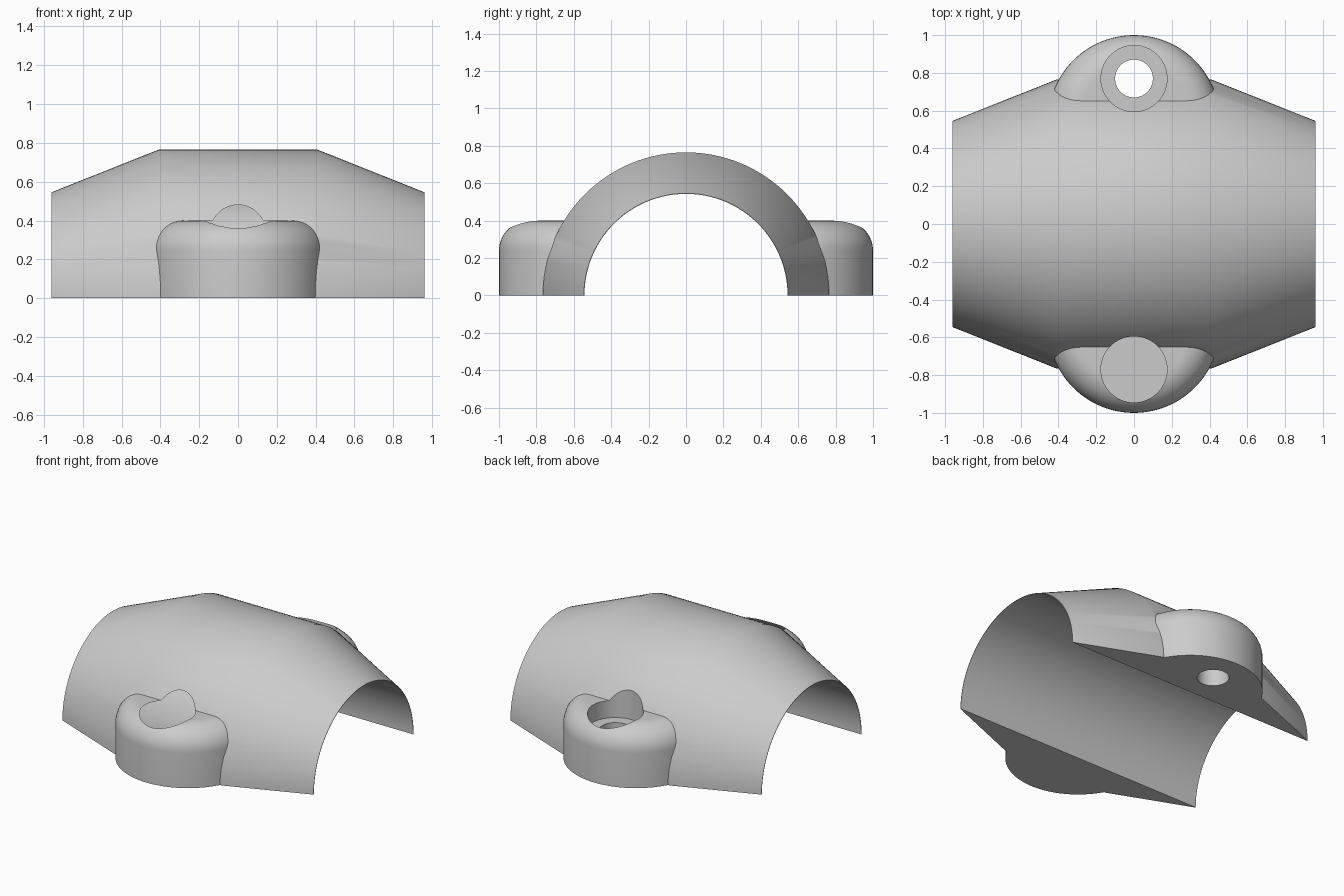
import bpy
import bmesh
from math import pi, sin, cos, radians
from mathutils import Matrix, Vector

cube = bpy.data.objects.get("Cube")
if cube:
    bpy.data.objects.remove(cube)

# Main dimensions
HALF_LEN, FLAT = 0.96, 0.41
R_MID, R_END, R_BORE = 0.765, 0.546, 0.543
LUG_Y, LUG_R, LUG_TOP, FILLET = 0.545, 0.455, 0.4, 0.16
BOLT_Y, HOLE_R, SEAT_R, SEAT_Z = 0.77, 0.1, 0.175, 0.28

grey = bpy.data.materials.new("plain grey")
grey.use_nodes = True
colour = (0.6, 0.6, 0.6, 1)
grey.diffuse_color = colour
grey.node_tree.nodes["Principled BSDF"].inputs["Base Color"].default_value = colour


def finish(name, bm):
    bmesh.ops.remove_doubles(bm, verts=bm.verts, dist=1e-5)
    bmesh.ops.recalc_face_normals(bm, faces=bm.faces)
    mesh = bpy.data.meshes.new(name)
    bm.to_mesh(mesh)
    bm.free()
    mesh.materials.append(grey)
    obj = bpy.data.objects.new(name, mesh)
    bpy.context.collection.objects.link(obj)
    return obj


def revolve(name, profile, steps, matrix):
    """Turn a (radius, height) profile around z, then place it."""
    bm = bmesh.new()
    verts = [bm.verts.new((r, 0, z)) for r, z in profile]
    edges = [bm.edges.new(pair) for pair in zip(verts, verts[1:])]
    bmesh.ops.spin(bm, geom=verts + edges, cent=(0, 0, 0), axis=(0, 0, 1),
                   angle=2 * pi, steps=steps, use_duplicate=False)
    bmesh.ops.transform(bm, matrix=matrix, verts=bm.verts)
    return finish(name, bm)


def combine(target, tool, operation):
    tool.hide_render = True
    mod = target.modifiers.new(operation, 'BOOLEAN')
    mod.object, mod.operation, mod.solver = tool, operation, 'EXACT'
    bpy.context.view_layer.objects.active = target
    bpy.ops.object.modifier_apply(modifier=mod.name)
    bpy.data.objects.remove(tool)


# Clamp shell: barrel with tapered ends lying along x
along_x = Matrix.Rotation(pi / 2, 4, 'Y')
clamp = revolve("clamp_half", [(0, -HALF_LEN), (R_END, -HALF_LEN), (R_MID, -FLAT),
                               (R_MID, FLAT), (R_END, HALF_LEN), (0, HALF_LEN)],
                128, along_x)

# Rounded bolt lugs, front and back
arc = [radians(a) for a in range(0, 91, 9)]
lug_profile = [(0, -0.2), (LUG_R, -0.2)]
lug_profile += [(LUG_R - FILLET + FILLET * cos(a), LUG_TOP - FILLET + FILLET * sin(a)) for a in arc]
lug_profile += [(0, LUG_TOP)]
for side in (-1, 1):
    lug = revolve("lug", lug_profile, 96, Matrix.Translation((0, side * LUG_Y, 0)))
    combine(clamp, lug, 'UNION')

# Pipe bore
bore = revolve("bore_cutter", [(0, -1.2), (R_BORE, -1.2), (R_BORE, 1.2), (0, 1.2)], 128, along_x)
combine(clamp, bore, 'DIFFERENCE')

# Stepped bolt holes with a wide seat for the head
for side in (-1, 1):
    hole = revolve("bolt_cutter", [(0, -0.4), (HOLE_R, -0.4), (HOLE_R, SEAT_Z),
                                   (SEAT_R, SEAT_Z), (SEAT_R, 1), (0, 1)],
                   64, Matrix.Translation((0, side * BOLT_Y, 0)))
    combine(clamp, hole, 'DIFFERENCE')

# Flat parting face at the bottom
bm = bmesh.new()
bmesh.ops.create_cube(bm, size=3, matrix=Matrix.Translation(Vector((0, 0, -1.5))))
combine(clamp, finish("ground_cutter", bm), 'DIFFERENCE')

# Smooth shading with sharp creases
bpy.ops.object.select_all(action='DESELECT')
clamp.select_set(True)
bpy.context.view_layer.objects.active = clamp
bpy.ops.object.shade_smooth_by_angle(angle=radians(28))
